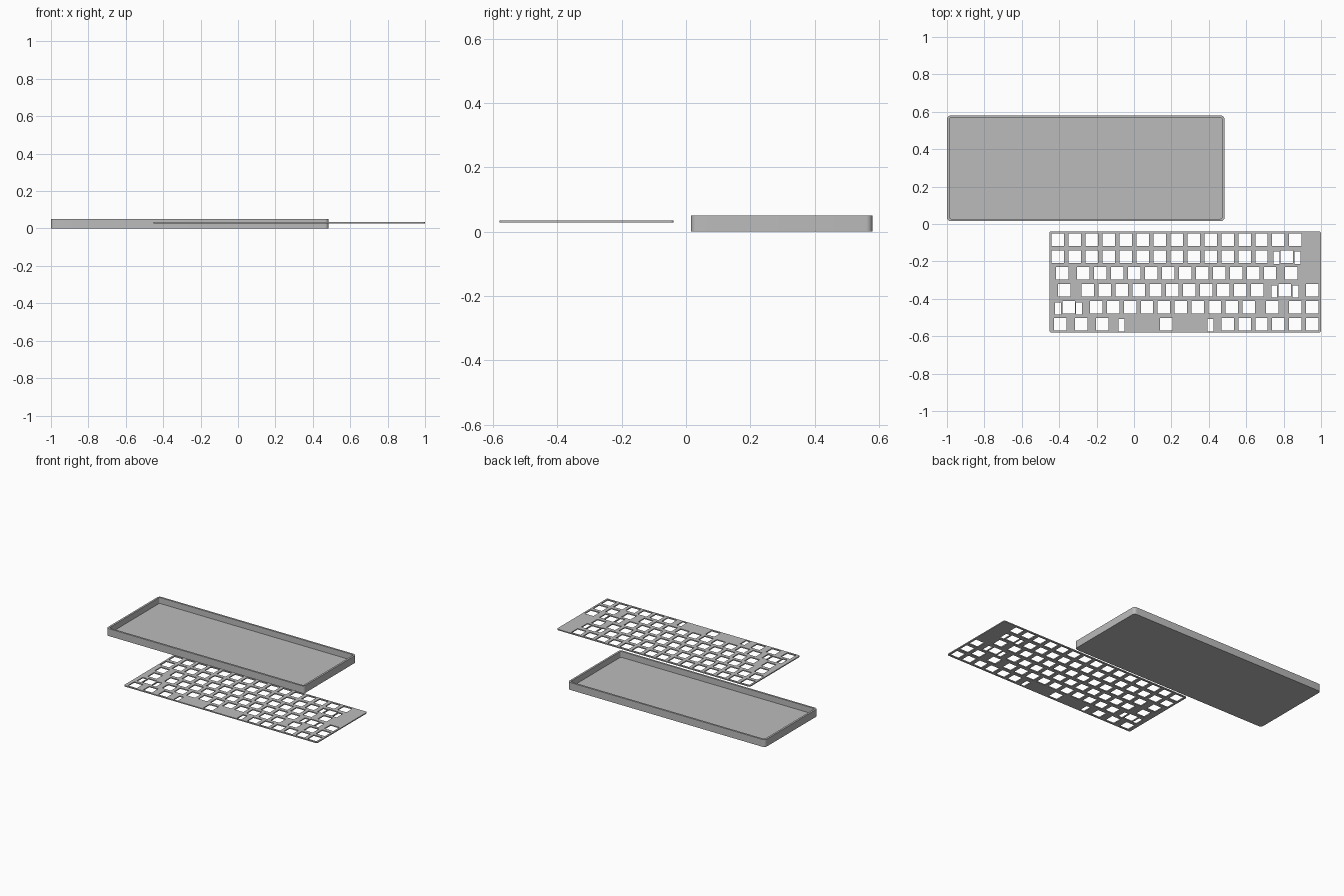
import bpy, bmesh, math

cube = bpy.data.objects.get("Cube")
if cube:
    bpy.data.objects.remove(cube, do_unlink=True)

grey = bpy.data.materials.new("light grey")
grey.use_nodes = True
grey.diffuse_color = (0.5, 0.5, 0.5, 1)
grey.node_tree.nodes["Principled BSDF"].inputs["Base Color"].default_value = grey.diffuse_color

U = 0.0907            # one key pitch
MM = U / 19.05        # one millimetre at model scale


def rounded_rect(cx, cy, w, h, r=0, steps=6):
    """Outline points, counter-clockwise; r = 0 gives square corners."""
    if r == 0:
        return [(cx + sx * w / 2, cy + sy * h / 2)
                for sx, sy in ((1, 1), (-1, 1), (-1, -1), (1, -1))]
    points = []
    for k, (sx, sy) in enumerate(((1, 1), (-1, 1), (-1, -1), (1, -1))):
        for i in range(steps + 1):
            a = math.pi / 2 * (k + i / steps)
            points.append((cx + sx * (w / 2 - r) + r * math.cos(a),
                           cy + sy * (h / 2 - r) + r * math.sin(a)))
    return points


def finish(name, mesh):
    obj = bpy.data.objects.new(name, mesh)
    bpy.context.collection.objects.link(obj)
    mesh.materials.clear()
    mesh.materials.append(grey)
    bpy.ops.object.select_all(action='DESELECT')
    obj.select_set(True)
    bpy.context.view_layer.objects.active = obj
    bpy.ops.object.shade_smooth_by_angle(angle=math.radians(30))
    return obj


# Case tray: outer wall, rim, inner wall and floor from stacked outlines
def build_tray():
    cx, cy, w, h = -0.258, 0.2975, 1.484, 0.565
    wall, height, floor = 0.013, 0.05, 0.01
    outer = rounded_rect(cx, cy, w, h, 0.02)
    inner = rounded_rect(cx, cy, w - 2 * wall, h - 2 * wall, 0.008)
    bm = bmesh.new()
    rings = [[bm.verts.new((x, y, z)) for x, y in outline]
             for outline, z in ((outer, 0), (outer, height), (inner, height), (inner, floor))]
    for low, high in zip(rings, rings[1:]):
        for i in range(len(low)):
            j = (i + 1) % len(low)
            bm.faces.new((low[i], low[j], high[j], high[i]))
    bm.faces.new(rings[0][::-1])
    bm.faces.new(rings[-1])
    mesh = bpy.data.meshes.new("case_tray")
    bm.to_mesh(mesh)
    bm.free()
    finish("case_tray", mesh)


# Switch plate: filled outline with switch and stabiliser openings
def build_plate():
    left, top = -0.452, -0.039
    width, depth, thick = 16 * U, 0.541, 1.5 * MM

    def run(start, count):
        return [start + i for i in range(count)]

    # Switch centres per row, in key pitches from the left edge
    rows = [
        run(0.5, 15),
        run(0.5, 13) + [14],
        [0.75] + run(2, 12) + [14.25],
        [0.875] + run(2.25, 11) + [13.875, 15.5],
        [1.125] + run(2.75, 10) + [13.125, 14.5, 15.5],
        [0.625, 1.875, 3.125, 6.875] + run(10.5, 6),
    ]
    # Wide keys: row, centre, stabiliser offset in millimetres
    wide_keys = [(1, 14, 11.9), (3, 13.875, 11.9), (4, 1.125, 11.9), (5, 6.875, 50)]

    def row_y(row):
        return top - depth * (row + 0.5) / 6

    outlines = [rounded_rect(left + width / 2, top - depth / 2, width, depth, 0.01)]
    for row, centres in enumerate(rows):
        for c in centres:
            outlines.append(rounded_rect(left + c * U, row_y(row), 14 * MM, 14 * MM))
    for row, c, offset in wide_keys:
        for side in (-1, 1):
            outlines.append(rounded_rect(left + c * U + side * offset * MM,
                                         row_y(row) - 1.3 * MM, 6.7 * MM, 13.6 * MM))

    curve = bpy.data.curves.new("plate_outline", 'CURVE')
    curve.dimensions = '2D'
    curve.fill_mode = 'BOTH'
    curve.extrude = thick / 2
    for outline in outlines:
        spline = curve.splines.new('POLY')
        spline.points.add(len(outline) - 1)
        for point, (x, y) in zip(spline.points, outline):
            point.co = (x, y, 0, 1)
        spline.use_cyclic_u = True
    helper = bpy.data.objects.new("plate_outline", curve)
    bpy.context.collection.objects.link(helper)
    bpy.context.view_layer.update()
    evaluated = helper.evaluated_get(bpy.context.evaluated_depsgraph_get())
    mesh = bpy.data.meshes.new_from_object(evaluated)
    bpy.data.objects.remove(helper, do_unlink=True)

    # Weld the seams between faces and sides
    bm = bmesh.new()
    bm.from_mesh(mesh)
    bmesh.ops.remove_doubles(bm, verts=bm.verts, dist=0.0001)
    bmesh.ops.recalc_face_normals(bm, faces=bm.faces)
    bm.to_mesh(mesh)
    bm.free()
    plate = finish("switch_plate", mesh)
    plate.location.z = 0.0315


build_tray()
build_plate()
